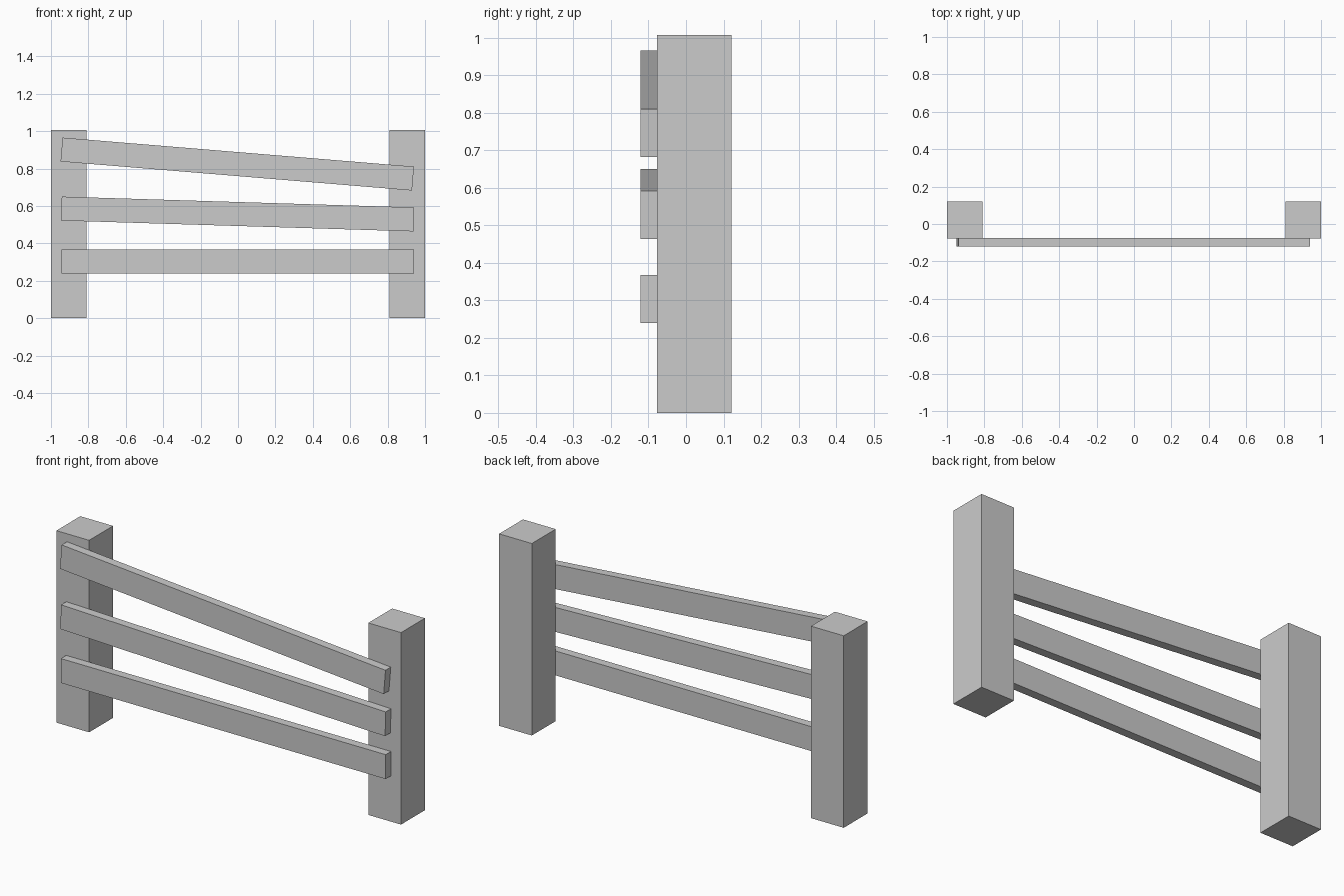
import bpy
from math import radians

if "Cube" in bpy.data.objects:
    bpy.data.objects.remove(bpy.data.objects["Cube"])


def box(name, center, size, tilt=0.0):
    """Box with its mesh sized directly, tilted about the y axis in degrees."""
    bpy.ops.mesh.primitive_cube_add(size=1)
    ob = bpy.context.object
    ob.name = name
    ob.scale = size
    bpy.ops.object.transform_apply(location=False, rotation=False, scale=True)
    ob.location = center
    ob.rotation_euler.y = radians(tilt)
    return ob


# Two upright posts
POST = (0.19, 0.198, 1.007)
for side, sx in (("left", -1), ("right", 1)):
    box(f"{side}_post", (sx * (1 - POST[0] / 2), 0.022, POST[2] / 2), POST)

# Three rails on the front of the posts, the upper two sloping down to the right
RAIL = (1.885, 0.045, 0.128)
for name, x, z, tilt in (
    ("bottom_rail", -0.001, 0.304, 0.0),
    ("middle_rail", -0.002, 0.557, 1.76),
    ("top_rail", -0.004, 0.824, 4.72),
):
    box(name, (x, -0.0985, z), RAIL, tilt)
